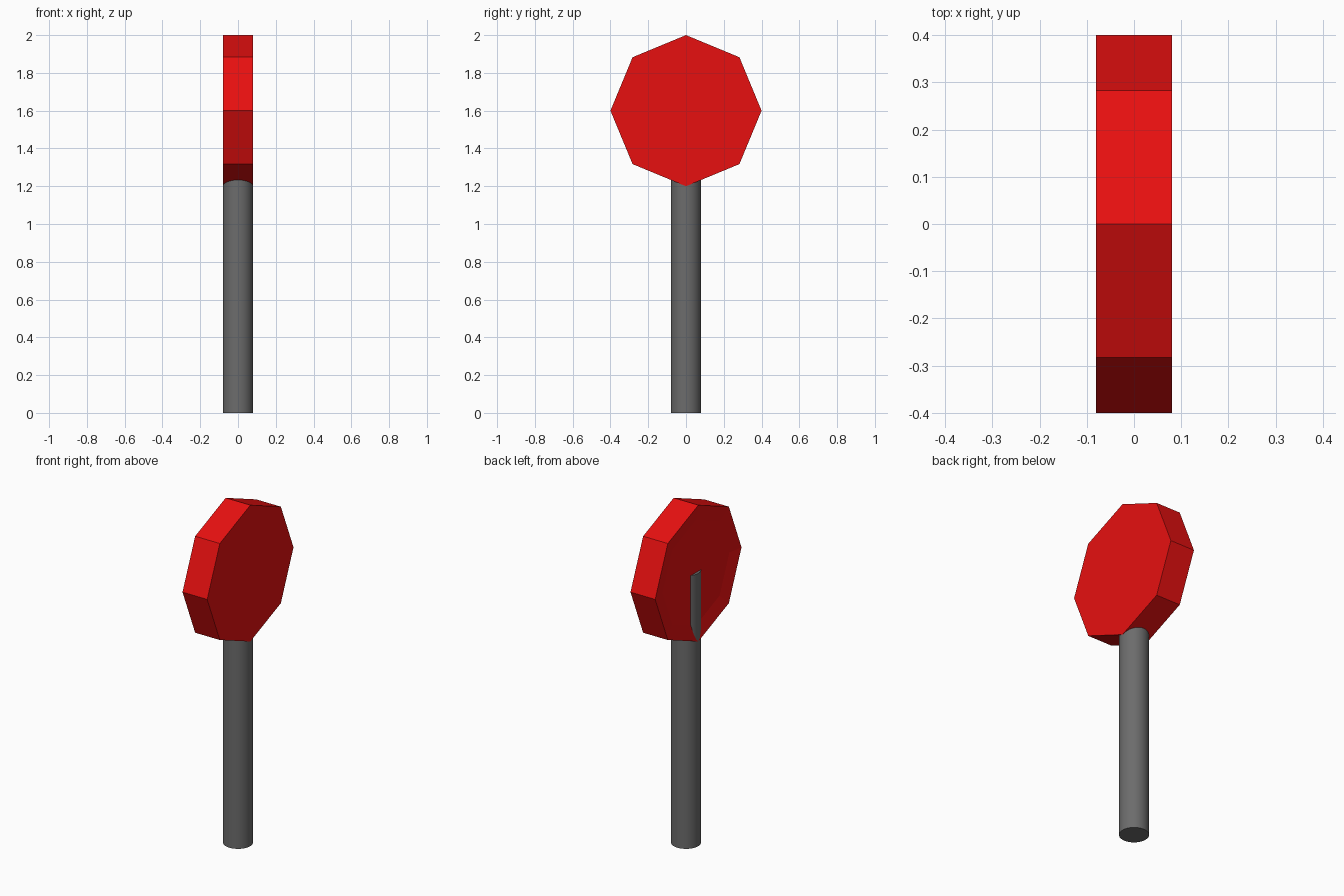
import bpy
import bmesh
import math
from mathutils import Matrix

if "Cube" in bpy.data.objects:
    bpy.data.objects.remove(bpy.data.objects["Cube"], do_unlink=True)

POLE_R, POLE_H = 0.08, 1.6
SIGN_R, SIGN_T = 0.4, 0.16
RECESS_R, RECESS_D = 0.31, 0.016


def make_material(name, color):
    mat = bpy.data.materials.new(name)
    mat.use_nodes = True
    mat.diffuse_color = color
    mat.node_tree.nodes["Principled BSDF"].inputs["Base Color"].default_value = color
    return mat


def prism(bm, sides, radius, depth, matrix):
    bmesh.ops.create_cone(bm, cap_ends=True, segments=sides, radius1=radius,
                          radius2=radius, depth=depth, matrix=matrix)


def finish(bm, name, mat):
    bm.normal_update()
    mesh = bpy.data.meshes.new(name)
    bm.to_mesh(mesh)
    bm.free()
    mesh.materials.append(mat)
    obj = bpy.data.objects.new(name, mesh)
    bpy.context.collection.objects.link(obj)
    return obj


red = make_material("sign red", (0.8, 0.005, 0.005, 1))
grey = make_material("pole grey", (0.15, 0.15, 0.15, 1))

# Round pole, reaching the middle of the sign
bm = bmesh.new()
prism(bm, 32, POLE_R, POLE_H, Matrix.Translation((0, 0, POLE_H / 2)))
pole = finish(bm, "pole", grey)
bpy.context.view_layer.objects.active = pole
pole.select_set(True)
bpy.ops.object.shade_smooth_by_angle(angle=math.radians(30))
pole.select_set(False)

# Eight-sided sign plate, standing on a corner and facing sideways
bm = bmesh.new()
prism(bm, 8, SIGN_R, SIGN_T,
      Matrix.Translation((0, 0, POLE_H)) @ Matrix.Rotation(math.pi / 2, 4, "Y"))
bm.normal_update()

# Shallow recess in the -x face, where the pole shows through
back = [f for f in bm.faces if f.normal.x < -0.9]
rim = (SIGN_R - RECESS_R) * math.cos(math.pi / 8)
bmesh.ops.inset_region(bm, faces=back, thickness=rim, use_even_offset=True)
bmesh.ops.translate(bm, verts=list(back[0].verts), vec=(RECESS_D, 0, 0))
finish(bm, "sign_plate", red)
